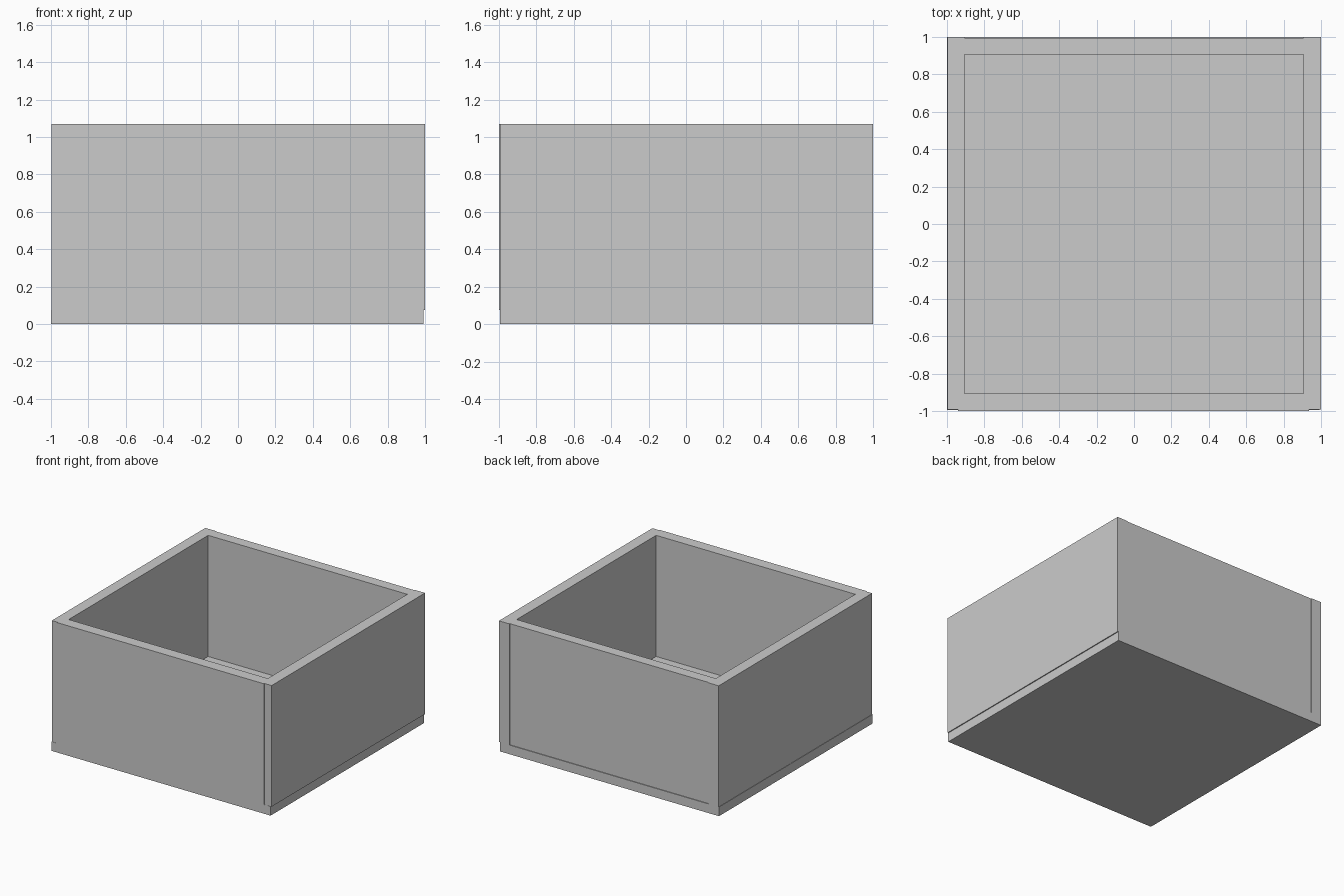
import bpy
import bmesh
from mathutils import Matrix, Vector

if "Cube" in bpy.data.objects:
    bpy.data.objects.remove(bpy.data.objects["Cube"])


def box(name, lo, hi):
    """Axis-aligned panel between two corners."""
    lo, hi = Vector(lo), Vector(hi)
    bm = bmesh.new()
    bmesh.ops.create_cube(bm, size=1, matrix=Matrix.Diagonal((hi - lo).to_4d()))
    mesh = bpy.data.meshes.new(name)
    bm.to_mesh(mesh)
    bm.free()
    obj = bpy.data.objects.new(name, mesh)
    obj.location = (lo + hi) / 2
    bpy.context.collection.objects.link(obj)
    return obj


FLOOR = 0.075   # top of the base panel
TOP = 1.07      # rim height
INNER = 0.905   # half width of the cavity

# Base panel, slightly short on the front and right
box("base_panel", (-1, -0.994, 0), (0.992, 1, FLOOR))

# Side walls run the full depth
box("left_wall", (-0.997, -0.992, FLOOR), (-INNER, 1, TOP))
box("right_wall", (INNER, -0.992, FLOOR), (1, 1, TOP))

# Front wall laps into the side walls and stands a little proud
box("front_wall", (-0.94, -0.999, FLOOR), (0.935, -INNER, TOP))

# Back wall sits between the side walls, slightly recessed
box("back_wall", (-INNER, INNER, FLOOR), (INNER, 0.994, TOP))
